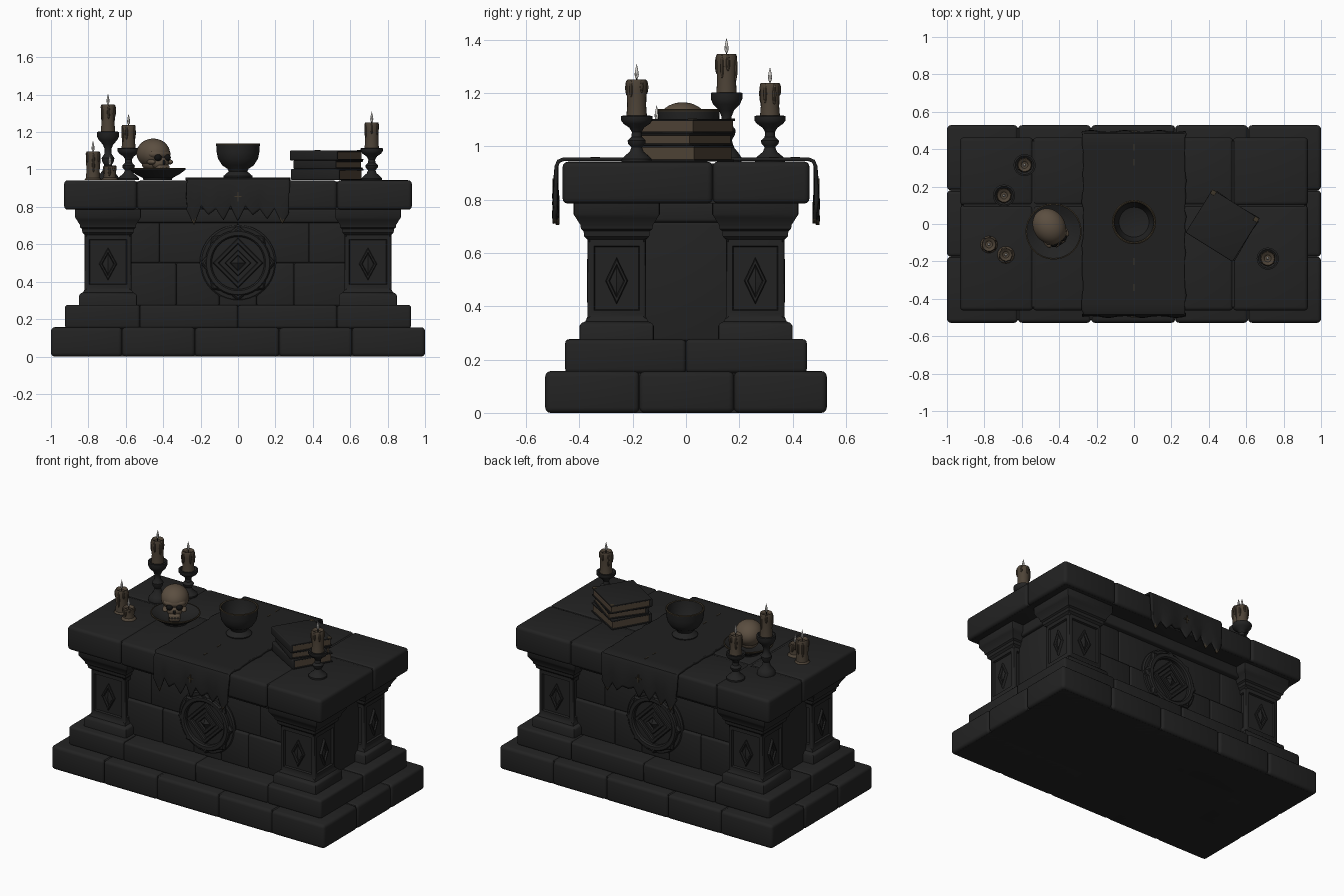
import bpy, bmesh, math, random
from mathutils import Matrix, Vector

if "Cube" in bpy.data.objects:
    bpy.data.objects.remove(bpy.data.objects["Cube"])
random.seed(4)
T, R, D = Matrix.Translation, Matrix.Rotation, Matrix.Diagonal

def material(name, c):
    m = bpy.data.materials.new(name)
    m.diffuse_color = (*c, 1)
    m.use_nodes = True
    m.node_tree.nodes["Principled BSDF"].inputs["Base Color"].default_value = m.diffuse_color
    return m
STONE = material("dark stone", (.0165, .0165, .0165))
CLOTH = material("dark cloth", (.0145, .0145, .0145))
BRASS = material("tarnished brass", (.05, .038, .023))
WAX = material("old wax", (.075, .056, .038))
BONE = material("aged bone", (.105, .077, .052))
PAGE = material("brown pages", (.08, .058, .038))
FLAME = material("pale flame", (.65, .63, .6))
BLACK = material("hollow black", (.006, .006, .006))

def finish(name, bm, mats, mat=None):
    if mat:
        bm.transform(mat)
    bmesh.ops.recalc_face_normals(bm, faces=bm.faces)
    me = bpy.data.meshes.new(name)
    bm.to_mesh(me)
    bm.free()
    for m in mats if isinstance(mats, list) else [mats]:
        me.materials.append(m)
    ob = bpy.data.objects.new(name, me)
    bpy.context.collection.objects.link(ob)
    return ob

def box(name, lo, hi, m, bevel=.0, mat=None):
    lo, hi = Vector(lo), Vector(hi)
    bm = bmesh.new()
    bmesh.ops.create_cube(bm, size=1, matrix=T((lo + hi) / 2) @ D((*(hi - lo), 1)))
    if bevel:
        bmesh.ops.bevel(bm, geom=bm.edges[:], offset=bevel, segments=3, profile=.5, affect='EDGES')
    return finish(name, bm, m, mat)

def loft_bm(rings, caps=True):
    bm = bmesh.new()
    vs = [[bm.verts.new(p) for p in r] for r in rings]
    n = len(rings[0])
    for a, b in zip(vs, vs[1:]):
        for i in range(n):
            bm.faces.new((a[i], a[(i + 1) % n], b[(i + 1) % n], b[i]))
    if caps:
        bm.faces.new(vs[0])
        bm.faces.new(vs[-1])
    bmesh.ops.remove_doubles(bm, verts=bm.verts[:], dist=1e-5)
    return bm

def lathe(name, prof, m, mat=None, n=24, caps=True):
    ang = [i * math.tau / n for i in range(n)]
    return finish(name, loft_bm([[(r * math.cos(a), r * math.sin(a), z) for a in ang]
                                 for r, z in prof], caps), m, mat)

def ball(name, loc, size, m, mat=Matrix(), seg=24):
    bm = bmesh.new()
    bmesh.ops.create_uvsphere(bm, u_segments=seg, v_segments=seg * 2 // 3, radius=1)
    return finish(name, bm, m, mat @ T(loc) @ D((*size, 1)))

# stone courses: solid core plus rounded perimeter blocks
def course(name, xs, ys, z0, z1, bevel):
    box(name + "_core", (xs[0] + .018, ys[0] + .018, z0), (xs[-1] - .018, ys[-1] - .018, z1 - .008), STONE)
    for xa, xb in zip(xs, xs[1:]):
        for ya, yb in zip(ys, ys[1:]):
            if xa == xs[0] or xb == xs[-1] or ya == ys[0] or yb == ys[-1]:
                box(name + "_block", (xa, ya, z0), (xb, yb, z1 - random.uniform(0, .003)), STONE, bevel)
course("lower_step", (-1, -.62, -.23, .22, .61, 1), (-.528, -.175, .18, .528), 0, .157, .02)
course("upper_step", (-.925, -.525, 0, .53, .925), (-.453, 0, .453), .15, .277, .015)
course("top_slab", (-.93, -.54, -.2, .2, .53, .93), (-.463, .1, .463), .785, .943, .02)

# body wall with frieze and low stone courses
box("body_wall", (-.765, -.305, .27), (.765, .305, .79), STONE)
box("frieze", (-.79, -.345, .715), (.79, .345, .79), STONE, .012)
for s in (-1, 1):
    for xa, xb in ((-.6, -.33), (-.33, -.1), (-.1, .1), (.1, .3), (.3, .6)):
        ys = sorted((s * .28, s * .325))
        box("wall_block", (xa, ys[0], .27), (xb, ys[1], .5), STONE, .012)
    for xa, xb in ((-.6, -.42), (-.42, 0), (0, .38), (.38, .6)):
        ys = sorted((s * .28, s * .313))
        box("upper_wall_block", (xa, ys[0], .5), (xb, ys[1], .72), STONE, .01)
    xs = sorted((s * .74, s * .775))
    box("side_panel", (xs[0], -.16, .27), (xs[1], .16, .715), STONE, .01)

# four pillars with sunken panels and diamonds
LEVELS = ((.27, .03), (.325, .03), (.337, .022), (.343, .008), (.36, 0), (.65, 0), (.662, .012), (.682, .014),
          (.69, .024), (.705, .026), (.73, .042), (.745, .052), (.79, .052))
DIAMOND = ((1, -.01), (1, .008), (.9, .014), (.72, .014), (.62, .004), (0, .014))
for sx in (-1, 1):
    for sy in (-1, 1):
        bm = loft_bm([[(a * (.125 + d), b * (.11 + d), z) for a, b in ((-1, -1), (1, -1), (1, 1), (-1, 1))]
                      for z, d in LEVELS])
        tall = [f for f in bm.faces if f.calc_center_median().z > .45 and f.calc_area() > .05
                and abs(f.normal.z) < .5]
        bmesh.ops.recalc_face_normals(bm, faces=bm.faces)
        shaft = [f for f in tall if abs(f.calc_center_median().z - .505) < .01]
        vert = list({e for f in shaft for e in f.edges if abs(e.verts[0].co.z - e.verts[1].co.z) > .2})
        bmesh.ops.inset_individual(bm, faces=shaft, thickness=.034, depth=0)
        bmesh.ops.inset_individual(bm, faces=shaft, thickness=.006, depth=-.012)
        corner = [e for e in bm.edges if e in vert or (abs(e.verts[0].co.z - e.verts[1].co.z) > .04
                  and (e.verts[0].co.z < .3 or e.verts[1].co.z > .78))]
        bmesh.ops.bevel(bm, geom=corner, offset=.01, segments=2, profile=.5, affect='EDGES')
        P = T((sx * .695, sy * .26, 0))
        finish("pillar", bm, STONE, P)
        for rot, off, w in ((0 if sy < 0 else math.pi, .098, .048), (sx * math.pi / 2, .113, .042)):
            lathe("pillar_diamond", DIAMOND, STONE, P @ R(rot, 4, 'Z') @ T((0, -off, .495))
                  @ R(math.pi / 2, 4, 'X') @ D((w, .088, 1, 1)), 4)

# round emblem on front and back
for turn in (0, math.pi):
    M = R(turn, 4, 'Z') @ T((0, -.31, .5)) @ R(math.pi / 2, 4, 'X')
    lathe("emblem_backing", ((.205, -.02), (.205, .012), (.195, .02), (0, .02)), STONE, M, 40)
    lathe("emblem_ring", ((.176, 0), (.176, .038), (.169, .047), (.148, .047), (.14, .038), (.14, 0)), STONE, M, 40)
    lathe("emblem_diamond_frame", ((.135, .0), (.135, .036), (.128, .042), (.108, .042), (.1, .034), (.1, .01)),
          STONE, M, 4)
    lathe("emblem_stud", ((.072, .01), (.072, .034), (.066, .04), (.045, .04), (.038, .03), (.03, .034), (0, .05)),
          STONE, M, 4)
    for k in range(8):
        lathe("emblem_point", ((1, .0), (1, .03), (.5, .042), (0, .042)), STONE,
              M @ R(k * math.pi / 4, 4, 'Z') @ T((.174, 0, 0)) @ D((.026, .034, 1, 1)), 4)

# ragged altar cloth over slab, front to back
N, TEETH = 56, 14
hems = [[random.uniform(.775, .82) if i % 2 == 0 else random.uniform(.725, .775) for i in range(TEETH + 1)]
        for s in (0, 1)]
for h in hems:
    h[1] = .715
    h[-2] = .72
    h[7] = .735
def hem(h, t):
    i = min(int(t * TEETH), TEETH - 1)
    f = t * TEETH - i
    return h[i] * (1 - f) + h[i + 1] * f
bm = bmesh.new()
cols = []
for i in range(N + 1):
    t = i / N
    w = .006 * math.sin(t * 19)
    a, b = hem(hems[0], t) - .01, hem(hems[1], t) - .01
    pts = [(-.487 + w, a), (-.489 + w, a + .014), (-.489 + w / 2, a * .5 + .46), (-.486, .925), (-.478, .944),
           (-.46, .951)]
    back = [(.487 + w, b), (.489 + w, b + .014), (.489 + w / 2, b * .5 + .46), (.486, .925), (.478, .944), (.46, .951)]
    pts += [(-.46 + .92 * k / 24, .951) for k in range(1, 24)] + back[::-1]
    row = []
    for k, (y, z) in enumerate(pts):
        fray = random.uniform(-.006, .006) if i in (0, N) else 0
        row.append(bm.verts.new((-.275 + .55 * t + fray, y, z)))
    cols.append(row)
for a, b in zip(cols, cols[1:]):
    for k in range(len(a) - 1):
        f = bm.faces.new((a[k], b[k], b[k + 1], a[k + 1]))
        f.material_index = int(k in (0, len(a) - 2) and f.calc_center_median().z < .735)
cloth = finish("altar_cloth", bm, [CLOTH, BRASS])
sol = cloth.modifiers.new("thickness", 'SOLIDIFY')
sol.thickness, sol.offset = .014, 0
# worn thread marks on cloth
for y in (-.34, -.2, .33, .41):
    box("cloth_thread", (-.003, y - .018, .955), (.003, y + .018, .9605), BRASS)
for s in (-1, 1):
    for w, h, z in ((.02, .003, .855), (.003, .025, .855)):
        box("cloth_cross", (-w, s * .497 - .004, z - h), (w, s * .497 + .004, z + h), BRASS)

# central bowl
B = T((0, .01, .953))
lathe("bowl", ((0, 0), (.075, 0), (.078, .012), (.062, .026), (.05, .036), (.056, .05), (.085, .07), (.107, .105),
               (.114, .14), (.117, .183), (.106, .183), (.1, .13), (.08, .085), (0, .065)), STONE, B, 40)
lathe("bowl_rim", ((.117, .178), (.118, .184), (.112, .187), (.106, .184), (.117, .178)), BRASS, B, 40, False)

# offering plate and skull
P = T((-.43, -.04, .943))
lathe("plate", ((0, 0), (.075, 0), (.08, .012), (.115, .03), (.15, .056), (.147, .064), (.11, .044), (.07, .028),
                (0, .026)), STONE, P, 40)
lathe("plate_rim", ((.15, .057), (.15, .063), (.144, .065), (.144, .06), (.15, .057)), BRASS, P, 40, False)
S = T((-.445, -.025, 0)) @ R(math.radians(33), 4, 'Z')
ball("skull_cranium", (0, .015, 1.087), (.085, .1, .078), BONE, S, 32)
ball("skull_brow", (0, -.045, 1.082), (.068, .042, .03), BONE, S)
ball("skull_face", (0, -.055, 1.035), (.048, .038, .04), BONE, S)
ball("skull_base", (0, .01, 1.03), (.06, .075, .04), BONE, S)
box("skull_jaw", (-.036, -.1, .975), (.036, -.03, 1.025), BONE, .014, S)
for s in (-1, 1):
    ball("skull_eye_socket", (s * .029, -.077, 1.063), (.02, .018, .019), BLACK, S)
    ball("skull_cheekbone", (s * .056, -.05, 1.04), (.017, .034, .014), BONE, S)
ball("skull_nose", (0, -.091, 1.037), (.009, .008, .013), BLACK, S, 12)
box("skull_mouth", (-.03, -.1015, 1.0), (.03, -.09, 1.003), BLACK, 0, S)
for k in range(-3, 4):
    box("skull_tooth_gap", (k * .009 - .001, -.1012, .993), (k * .009 + .001, -.09, 1.01), BLACK, 0, S)

# candles: x, y, base of wax, top of wax, radius
for x, y, z0, z1, r in ((-.695, .152, 1.195, 1.347, .037), (-.585, .315, 1.11, 1.238, .036),
                        (-.775, -.11, .943, 1.095, .037), (-.685, -.165, .943, 1.02, .034),
                        (.715, -.185, 1.11, 1.25, .037)):
    C, h = T((x, y, z0)), z1 - z0
    lathe("candle", ((0, 0), (r * 1.05, 0), (r * .96, h * .3), (r, h * .7), (r * 1.06, h * .93), (r * .95, h),
                     (r * .75, h - .003), (r * .5, h - .012), (0, h - .014)), WAX, C, 20)
    for k in range(6):
        a, d = k * 1.05 + random.random() * .6, random.uniform(.18, .38) * h
        ball("wax_drip", (r * .97 * math.cos(a), r * .97 * math.sin(a), h - d), (.008, .008, d * .95), WAX, C, 9)
    lathe("wick", ((.003, h - .014), (.003, h + .012)), BLACK, C, 6)
    lathe("flame", ((0, h), (.006, h + .008), (.0085, h + .02), (.005, h + .04), (0, h + .06)), FLAME, C, 10)
    if z0 > 1:
        g = z0 - .943
        lathe("candle_holder", [(q, v * g) for q, v in (
            (0, 0), (.056, 0), (.056, .06), (.044, .13), (.026, .22), (.02, .32), (.032, .4), (.034, .47), (.02, .55),
            (.018, .66), (.028, .76), (.05, .85), (.059, .93), (.059, 1.02), (.05, 1.03), (.04, .98), (0, .98))],
            STONE, T((x, y, .943)), 24)
    else:
        lathe("wax_pool", ((0, 0), (.046, 0), (.042, .008), (.03, .016), (0, .016)), WAX, C, 16)

# stack of three old books, spines facing front left
z = .943
for turn, hx, hy, h, dx in ((-30, .148, .13, .06, 0), (-36, .138, .125, .046, .005), (-32, .148, .133, .053, -.003)):
    K = T((.478 + dx, -.006, z)) @ R(math.radians(turn), 4, 'Z')
    box("book_lower_cover", (-hx, -hy, 0), (hx, hy, .007), CLOTH, .002, K)
    box("book_upper_cover", (-hx, -hy, h - .008), (hx, hy, h), CLOTH, .002, K)
    box("book_spine", (-hx, -hy - .006, 0), (hx, -hy + .012, h), CLOTH, .006, K)
    box("book_pages", (-hx + .007, -hy + .01, .006), (hx - .007, hy - .007, h - .007), PAGE, 0, K)
    z += h
for s in (-1, 1):
    box("book_corner", (s * .135 - .013, .108, h - .004), (s * .135 + .013, .133, h + .002), BRASS, .002, K)

# smooth shading with kept edges
for ob in bpy.context.scene.objects:
    ob.select_set(True)
bpy.context.view_layer.objects.active = cloth
bpy.ops.object.shade_smooth_by_angle(angle=math.radians(35))
